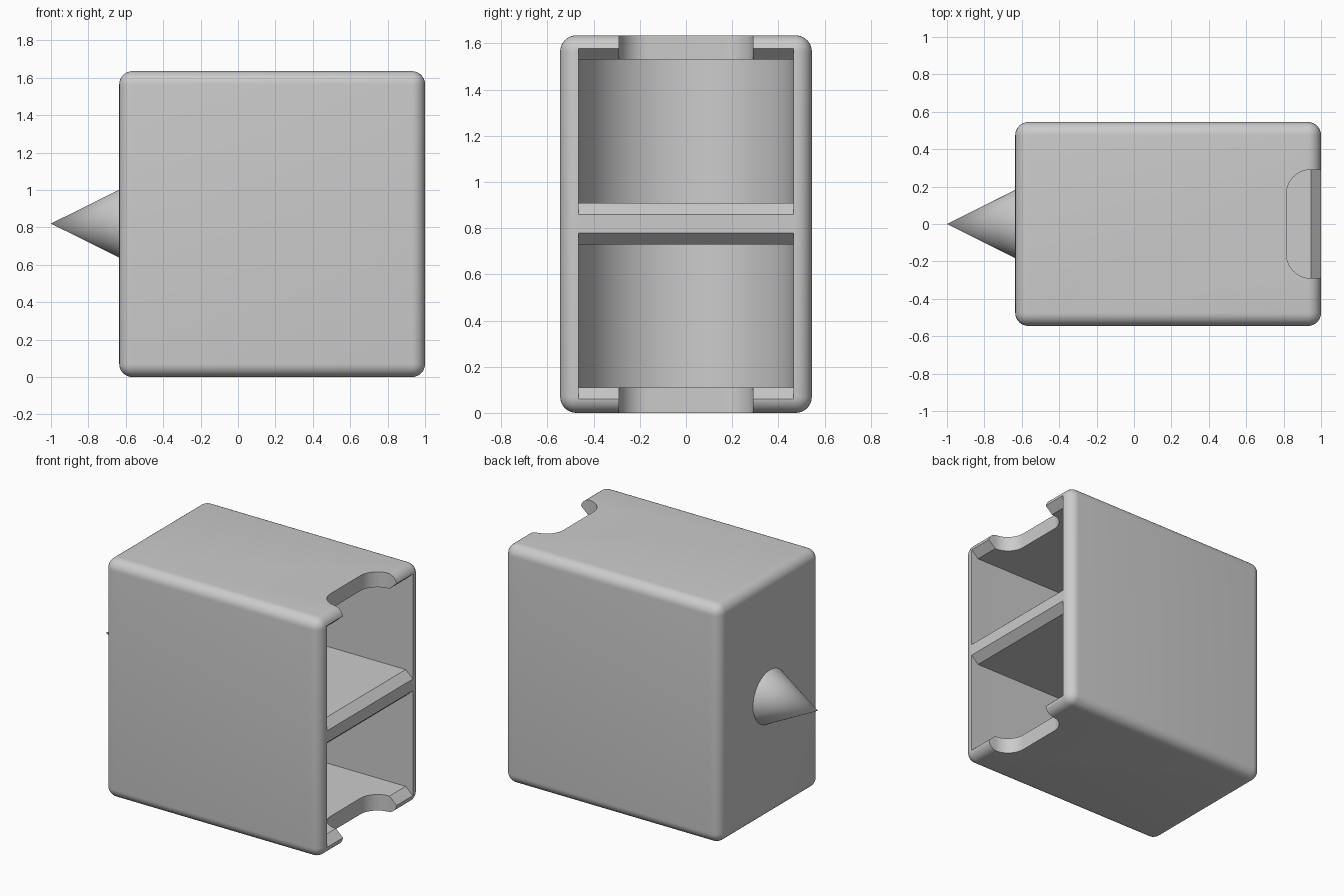
import bpy, bmesh, math
from mathutils import Matrix, Vector

if "Cube" in bpy.data.objects:
    bpy.data.objects.remove(bpy.data.objects["Cube"], do_unlink=True)

grey = bpy.data.materials.new("light grey")
grey.use_nodes = True
COLOUR = (0.6, 0.6, 0.6, 1)
grey.diffuse_color = COLOUR
grey.node_tree.nodes["Principled BSDF"].inputs["Base Color"].default_value = COLOUR

BACK, FRONT, HALF_Y, HEIGHT = -0.635, 1.0, 0.545, 1.635
WALL, LIP, LIP_DEPTH = 0.08, 0.05, 0.055


def make_object(name, bm):
    bmesh.ops.recalc_face_normals(bm, faces=bm.faces)
    mesh = bpy.data.meshes.new(name)
    bm.to_mesh(mesh)
    bm.free()
    mesh.materials.append(grey)
    obj = bpy.data.objects.new(name, mesh)
    bpy.context.collection.objects.link(obj)
    return obj


def prism(plan, low, high):
    """Extrude a plan outline from one height to another."""
    bm = bmesh.new()
    face = bm.faces.new([bm.verts.new((x, y, low)) for x, y in plan])
    top = bmesh.ops.extrude_face_region(bm, geom=[face])["geom"]
    verts = [v for v in top if isinstance(v, bmesh.types.BMVert)]
    bmesh.ops.translate(bm, verts=verts, vec=(0, 0, high - low))
    bmesh.ops.recalc_face_normals(bm, faces=bm.faces)
    return bm


def arc(cx, cy, radius, start, end, steps):
    angles = [math.radians(start + (end - start) * i / steps) for i in range(steps + 1)]
    return [(cx + radius * math.cos(a), cy + radius * math.sin(a)) for a in angles]


def smooth(obj):
    bpy.ops.object.select_all(action="DESELECT")
    bpy.context.view_layer.objects.active = obj
    obj.select_set(True)
    bpy.ops.object.shade_smooth_by_angle(angle=math.radians(30))


# Rounded outer case
bm = bmesh.new()
size = Vector((FRONT - BACK, 2 * HALF_Y, HEIGHT))
middle = Vector(((FRONT + BACK) / 2, 0, HEIGHT / 2))
bmesh.ops.create_cube(bm, size=1, matrix=Matrix.Translation(middle) @ Matrix.Diagonal(size.to_4d()))
bmesh.ops.bevel(bm, geom=bm.edges[:], offset=0.07, segments=8, profile=0.5, affect="EDGES")
case = make_object("case", bm)

cutters = []

# Two round-backed compartments, flared towards the opening
inner = HALF_Y - WALL
for name, low, high in (("lower", 0.11, 0.73), ("upper", 0.91, 1.53)):
    mouth_x = FRONT - LIP_DEPTH
    plan = [(mouth_x, inner)] + arc(BACK + WALL + inner, 0, inner, 90, 270, 48) + [(mouth_x, -inner)]
    bm = prism(plan, low, high)
    mouth = max(bm.faces, key=lambda f: f.calc_center_median().x)
    flare = bmesh.ops.extrude_face_region(bm, geom=[mouth])["geom"]
    bmesh.ops.delete(bm, geom=[mouth], context="FACES_ONLY")
    for v in flare:
        if isinstance(v, bmesh.types.BMVert):
            v.co.x += 2 * LIP_DEPTH
            v.co.z += 2 * LIP if v.co.z > (low + high) / 2 else -2 * LIP
    cutters.append(make_object(name + "_compartment_cutter", bm))

# Finger notches in the top and bottom walls
notch = [(1.2, 0.29)] + arc(0.945, 0.16, 0.13, 90, 180, 16)
notch += [(x, -y) for x, y in reversed(notch)]
for name, low, high in (("bottom", -0.2, 0.3), ("top", 1.35, 1.85)):
    cutters.append(make_object(name + "_notch_cutter", prism(notch, low, high)))

# Cut the case
bpy.context.view_layer.objects.active = case
for cutter in cutters:
    cutter.hide_render = True
    cut = case.modifiers.new(cutter.name, "BOOLEAN")
    cut.operation = "DIFFERENCE"
    cut.solver = "EXACT"
    cut.object = cutter
    bpy.ops.object.modifier_apply(modifier=cut.name)
    bpy.data.objects.remove(cutter, do_unlink=True)
smooth(case)

# Pointed cone on the closed end
bm = bmesh.new()
bmesh.ops.create_cone(bm, cap_ends=True, segments=64, radius1=0.182, radius2=0, depth=0.365,
                      matrix=Matrix.Translation((-0.8175, 0, 0.82)) @ Matrix.Rotation(-math.pi / 2, 4, "Y"))
smooth(make_object("side_cone", bm))
